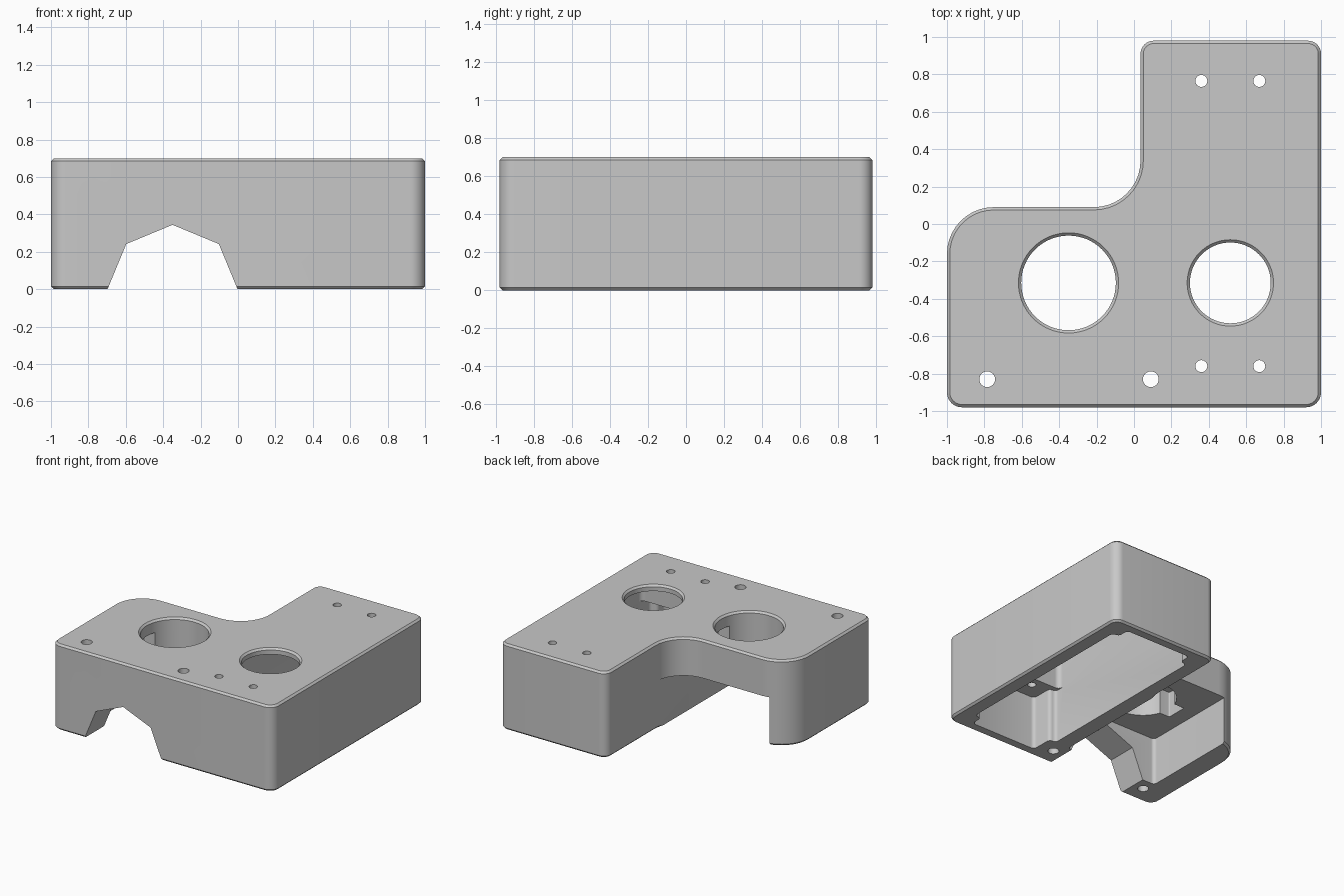
import bpy, bmesh, math
from mathutils import Vector

cube = bpy.data.objects.get("Cube")
if cube:
    bpy.data.objects.remove(cube, do_unlink=True)

HEIGHT = 0.7
grey = bpy.data.materials.new("plain_grey")
grey.use_nodes = True
COLOUR = (0.58, 0.58, 0.58, 1)
grey.diffuse_color = COLOUR
grey.node_tree.nodes["Principled BSDF"].inputs["Base Color"].default_value = COLOUR


def rounded(corners, steps=8):
    """Round each (x, y, radius) corner of a right-angled outline."""
    points = []
    for i, (x, y, r) in enumerate(corners):
        p = Vector((x, y))
        a = (Vector(corners[i - 1][:2]) - p).normalized() * r
        b = (Vector(corners[(i + 1) % len(corners)][:2]) - p).normalized() * r
        for k in range(steps + 1):
            t = k / steps * math.pi / 2
            points.append(p + a * (1 - math.sin(t)) + b * (1 - math.cos(t)))
    return points


def prism(name, points, low, high, along_y=False):
    """Extrude an outline along z, or an x-z outline along y."""
    bm = bmesh.new()
    place = (lambda u, v, w: (u, w, v)) if along_y else (lambda u, v, w: (u, v, w))
    rings = [[bm.verts.new(place(u, v, w)) for u, v in points] for w in (low, high)]
    n = len(points)
    bm.faces.new(rings[0])
    bm.faces.new(rings[1])
    for i in range(n):
        j = (i + 1) % n
        bm.faces.new((rings[0][i], rings[0][j], rings[1][j], rings[1][i]))
    bmesh.ops.recalc_face_normals(bm, faces=bm.faces)
    mesh = bpy.data.meshes.new(name)
    bm.to_mesh(mesh)
    bm.free()
    mesh.materials.append(grey)
    obj = bpy.data.objects.new(name, mesh)
    bpy.context.collection.objects.link(obj)
    return obj


def box(name, x0, x1, y0, y1, z0, z1, r):
    return prism(name, rounded([(x0, y0, r), (x1, y0, r), (x1, y1, r), (x0, y1, r)]), z0, z1)


def circle(x, y, r, n):
    return [(x + r * math.cos(2 * math.pi * i / n), y + r * math.sin(2 * math.pi * i / n))
            for i in range(n)]


def cone(name, x, y, r0, r1, z0, z1, n):
    """Tapered cutter for the chamfer around a bore."""
    obj = prism(name, circle(x, y, 1, n), z0, z1)
    for v in obj.data.vertices:
        r = r0 if v.co.z < (z0 + z1) / 2 else r1
        v.co.x, v.co.y = x + (v.co.x - x) * r, y + (v.co.y - y) * r
    return obj


def apply_modifiers(obj):
    graph = bpy.context.evaluated_depsgraph_get()
    graph.update()
    mesh = bpy.data.meshes.new_from_object(obj.evaluated_get(graph))
    obj.modifiers.clear()
    obj.data = mesh


def cut(target, cutter):
    mod = target.modifiers.new("cut", "BOOLEAN")
    mod.operation = "DIFFERENCE"
    mod.solver = "EXACT"
    mod.object = cutter
    apply_modifiers(target)
    bpy.data.objects.remove(cutter, do_unlink=True)


# L-shaped housing with chamfered top and bottom rims
housing = prism("housing", rounded([
    (-1, -0.98, 0.08), (1, -0.98, 0.08), (1, 0.98, 0.07), (0.035, 0.98, 0.07),
    (0.035, 0.09, 0.25), (-1, 0.09, 0.25)], 10), 0, HEIGHT)
bevel = housing.modifiers.new("rim", "BEVEL")
bevel.width = 0.015
bevel.segments = 1
bevel.limit_method = "ANGLE"
bevel.angle_limit = math.radians(50)
apply_modifiers(housing)

# Eight-sided channel through the front wall
cut(housing, prism("channel", circle(-0.35, -0.006, 0.35, 8), -1.2, -0.65, along_y=True))

# Wide slot under the arm, open at the back
cut(housing, box("arm_slot", -0.81, 0.033, -0.73, 0.6, -0.1, 0.39, 0.03))

# Pocket inside the long block: stepped corners below, a shelf at each end above
cut(housing, prism("pocket_lower", rounded([
    (0.22, -0.9, 0.03), (0.82, -0.9, 0.03), (0.82, -0.8, 0.03), (0.88, -0.8, 0.03),
    (0.88, 0.8, 0.03), (0.82, 0.8, 0.03), (0.82, 0.9, 0.03), (0.22, 0.9, 0.03),
    (0.22, 0.8, 0.03), (0.16, 0.8, 0.03), (0.16, -0.72, 0.03), (0.22, -0.72, 0.03)], 4),
    -0.1, 0.44))
cut(housing, box("pocket_upper", 0.16, 0.88, -0.68, 0.68, 0.4, 0.65, 0.04))

# Large bores with chamfered rims
for x, r in ((-0.35, 0.253), (0.515, 0.216)):
    cut(housing, prism("bore", circle(x, -0.315, r, 64), 0.2, 0.8))
    cut(housing, cone("bore_chamfer", x, -0.315, r, r + 0.03, HEIGHT - 0.015, HEIGHT + 0.015, 64))

# Cross keyway beside the larger bore
cut(housing, box("keyway", -0.68, -0.02, -0.4, -0.23, 0.3, 0.6, 0.01))

# Screw holes
screws = [(x, y, 0.032) for x in (0.36, 0.67) for y in (-0.76, 0.765)]
screws += [(x, -0.83, 0.042) for x in (-0.785, 0.09)]
for x, y, r in screws:
    cut(housing, prism("screw_hole", circle(x, y, r, 24), -0.1, 0.8))

bpy.ops.object.select_all(action="DESELECT")
housing.select_set(True)
bpy.context.view_layer.objects.active = housing
bpy.ops.object.shade_smooth_by_angle(angle=math.radians(30))
